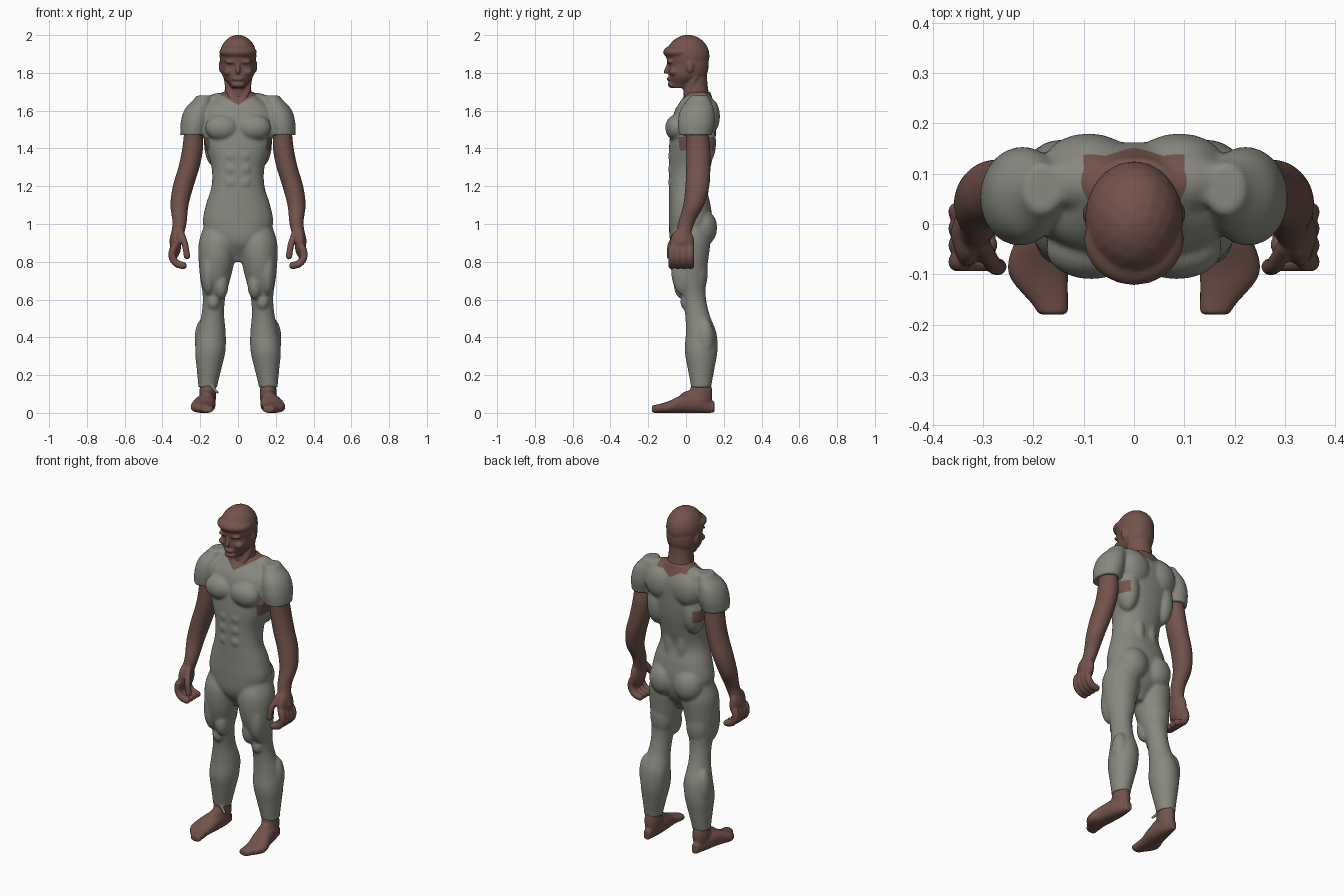
import bpy, bmesh, math
from mathutils import Vector, Matrix

cube = bpy.data.objects.get("Cube")
if cube:
    bpy.data.objects.remove(cube)


def material(name, red, green, blue):
    mat = bpy.data.materials.new(name)
    mat.use_nodes = True
    mat.diffuse_color = (red, green, blue, 1)
    mat.node_tree.nodes["Principled BSDF"].inputs["Base Color"].default_value = mat.diffuse_color
    return mat


GREY = material("suit grey", .25, .25, .22)
SKIN = material("skin brown", .17, .085, .07)


def smooth_rows(rows, steps=6):
    """Catmull-Rom interpolation between rows of numbers."""
    points = [Vector(row) for row in rows]
    points = [points[0]] + points + [points[-1]]
    result = []
    for before, start, end, after in zip(points, points[1:], points[2:], points[3:]):
        tangent_in, tangent_out = (end - before) / 2, (after - start) / 2
        for i in range(steps):
            t = i / steps
            ease = t * t * (3 - 2 * t)
            result.append(start.lerp(end, ease) + tangent_in * t * (1 - t) ** 2
                          - tangent_out * t * t * (1 - t))
    return result + [points[-1]]


def loft(bm, first, last, rows, side=1, along_y=False, power=2, count=40):
    """Closed skin over evenly spaced oval rings: (centre x, other centre, radius x, other radius)."""
    rings = []
    rows = smooth_rows(rows)
    for k, (cx, co, rx, ro) in enumerate(rows):
        place = first + (last - first) * k / (len(rows) - 1)
        ring = []
        for i in range(count):
            angle = math.tau * i / count
            c, s = math.cos(angle), math.sin(angle)
            x = side * (cx + rx * math.copysign(abs(c) ** (2 / power), c))
            other = co + ro * math.copysign(abs(s) ** (2 / power), s)
            ring.append(bm.verts.new((x, place, other) if along_y else (x, other, place)))
        rings.append(ring)
    faces = [bm.faces.new(rings[0]), bm.faces.new(rings[-1])]
    for ring, after in zip(rings, rings[1:]):
        for i in range(count):
            faces.append(bm.faces.new((ring[i - 1], ring[i], after[i], after[i - 1])))
    bmesh.ops.recalc_face_normals(bm, faces=faces)


def limb_rows(rows, depth):
    """Rings of a limb from (x, y, radius), each deeper than wide by a factor."""
    return [(x, y, r, r * depth) for x, y, r in rows]


def trunk_rows(rows):
    """Rings of a centred part from (half width, front, back)."""
    return [(0, (front + back) / 2, width, (back - front) / 2) for width, front, back in rows]


def blob(bm, centre, radii, side=1):
    x, y, z = centre
    matrix = Matrix.Translation((side * x, y, z)) @ Matrix.Diagonal((*radii, 1))
    bmesh.ops.create_icosphere(bm, subdivisions=3, radius=1, matrix=matrix)


def cord(bm, path, radius, side=1):
    """Round cord made of a chain of balls."""
    for point in smooth_rows(path):
        blob(bm, point, (radius, radius, radius), side)


def fuse(name, bm, voxel, *materials):
    """Merge overlapping pieces into one smooth skin."""
    source = bpy.data.meshes.new(name)
    bm.to_mesh(source)
    bm.free()
    ob = bpy.data.objects.new(name, source)
    bpy.context.scene.collection.objects.link(ob)
    remesh = ob.modifiers.new("fuse", 'REMESH')
    remesh.mode = 'VOXEL'
    remesh.voxel_size = voxel
    relax = ob.modifiers.new("relax", 'SMOOTH')
    relax.factor = .5
    relax.iterations = 4
    depsgraph = bpy.context.evaluated_depsgraph_get()
    mesh = bpy.data.meshes.new_from_object(ob.evaluated_get(depsgraph))
    ob.modifiers.clear()
    ob.data = mesh
    mesh.materials.clear()
    for mat in materials:
        mesh.materials.append(mat)
    mesh.shade_smooth()
    return ob


# Suit: torso from crotch to collar, legs and sleeves
torso = [(.04, -.02, .06), (.14, -.08, .12), (.185, -.09, .14), (.17, -.09, .13), (.14, -.09, .11),
         (.14, -.09, .13), (.17, -.09, .15), (.19, -.08, .16), (.19, -.06, .16), (.08, 0, .13)]
leg = [(.03, .08), (.02, .1), (.015, .095), (.02, .08), (.04, .06),
       (.06, .06), (.08, .075), (.08, .08), (.08, .065), (.08, .05)]
leg_top, leg_end = 1, .135
sleeve = [(.18, .07, .04), (.21, .06, .07), (.225, .055, .078), (.235, .05, .07)]

muscles = {
    "chest": ((.085, -.05, 1.51), (.09, .06, .07)),
    "shoulder blade": ((.09, .12, 1.57), (.09, .06, .1)),
    "neck slope": ((.09, .085, 1.63), (.1, .065, .065)),
    "flank": ((.12, .09, 1.43), (.06, .07, .13)),
    "lower back": ((.04, .075, 1.2), (.04, .045, .2)),
    "seat": ((.08, .085, .98), (.09, .08, .1)),
    "outer thigh": ((.155, -.01, .76), (.045, .07, .14)),
    "inner thigh": ((.09, -.015, .68), (.04, .05, .08)),
    "hamstring": ((.12, .055, .74), (.07, .06, .13)),
    "kneecap": ((.13, 0, .59), (.035, .03, .045)),
    "inner calf": ((.11, .1, .39), (.045, .05, .1)),
    "outer calf": ((.185, .1, .39), (.045, .05, .11)),
}

bm = bmesh.new()
loft(bm, .8, 1.7, trunk_rows(torso), power=2.25)
# each leg leans outward toward the ankle
spread = [.1 + .06 * i / (len(leg) - 1) for i in range(len(leg))]
leg = [(x, y, r) for x, (y, r) in zip(spread, leg)]
for side in (1, -1):
    loft(bm, leg_top, leg_end, limb_rows(leg, 1.08), side)
    loft(bm, 1.68, 1.47, limb_rows(sleeve, 1.25), side)
    for centre, radii in muscles.values():
        blob(bm, centre, radii, side)
    for z in (1.22, 1.29, 1.36):
        blob(bm, (.035, -.07, z), (.035, .025, .035), side)
# torn hem on the right ankle
cord(bm, [(.15, .04, .15), (.11, .03, .11)], .01, side=-1)
suit = fuse("suit", bm, .008, GREY, SKIN)

# Neckline and armpit openings: cut cleanly, then coloured as skin
collar_front, collar_rise, collar_width = 1.63, .6, .12
bm = bmesh.new()
bm.from_mesh(suit.data)
for side in (1, -1):
    for point, normal in (((0, 0, collar_front), (side * -collar_rise, 0, 1)),
                          ((side * collar_width, 0, 0), (1, 0, 0))):
        near = [f for f in bm.faces if f.calc_center_median().z > 1.6]
        edges = {e for f in near for e in f.edges}
        verts = {v for f in near for v in f.verts}
        bmesh.ops.bisect_plane(bm, geom=[*verts, *edges, *near], plane_co=point, plane_no=normal)
for face in bm.faces:
    x, y, z = face.calc_center_median()
    x = abs(x)
    neck = x < collar_width and z > collar_front + collar_rise * x
    nape = x < .1 and y > .08 and z > 1.665
    armpit = .15 < x < .21 and 1.39 < z < 1.46
    face.material_index = int(neck or nape or armpit)
    face.smooth = True
bm.to_mesh(suit.data)
bm.free()

# Arms with curled hands, and bare feet
arm = [(.235, .06, .05), (.24, .065, .055), (.26, .065, .056), (.29, .06, .055),
       (.31, .04, .048), (.31, 0, .037), (.33, -.02, .035)]
palm = ((.33, -.02, .9), (.03, .065, .08))
thumb = [(.3, -.045, .95), (.28, -.08, .89), (.27, -.085, .83)]
foot = [(.16, .02, .03), (.165, .045, .05), (.175, .055, .048), (.19, .06, .03), (.16, .03, .02)]
# the sole stays flat on the floor, so height is also the ring's centre
foot = [(x, height, width, height) for x, width, height in foot]

for side, label in ((1, "left"), (-1, "right")):
    bm = bmesh.new()
    loft(bm, 1.5, .9, limb_rows(arm, 1.15), side)
    blob(bm, *palm, side)
    for i in range(4):
        y = -.075 + i * .033
        bend = [math.radians(angle) for angle in range(30, -100, -30)]
        cord(bm, [(.29 + .06 * math.cos(a), y, .84 + .06 * math.sin(a)) for a in bend], .02, side)
    cord(bm, thumb, .018, side)
    fuse("arm_" + label, bm, .0065, SKIN)

    bm = bmesh.new()
    loft(bm, .15, -.18, foot, side, along_y=True, power=2.3)
    blob(bm, (.16, .08, .1), (.045, .06, .1), side)
    blob(bm, (.165, .03, .07), (.04, .07, .05), side)
    fuse("foot_" + label, bm, .0065, SKIN)

# Head and neck
jaw = [(.09, -.09, .11), (.09, -.09, .12), (.08, -.09, .1), (.035, -.075, .01)]
neck = [(.065, -.01, .11), (.068, -.015, .115), (.08, -.01, .13)]
bm = bmesh.new()
loft(bm, 1.9, 1.72, trunk_rows(jaw), power=2.2)
loft(bm, 1.82, 1.64, trunk_rows(neck))
# cranium, hair fringe, lips and chin
blob(bm, (0, .01, 1.89), (.098, .115, .112))
blob(bm, (0, -.03, 1.91), (.1, .092, .042))
blob(bm, (0, -.088, 1.768), (.03, .014, .012))
blob(bm, (0, -.075, 1.738), (.035, .022, .018))
# nose
cord(bm, [(0, -.088, 1.85), (0, -.107, 1.805)], .012)
for side in (1, -1):
    # brow, cheek, ear and neck tendon
    blob(bm, (.035, -.082, 1.858), (.035, .018, .011), side)
    blob(bm, (.05, -.065, 1.805), (.028, .025, .02), side)
    blob(bm, (.09, .02, 1.835), (.012, .022, .035), side)
    cord(bm, [(.06, .05, 1.78), (.045, .015, 1.7), (.02, -.01, 1.64)], .018, side)
fuse("head", bm, .0055, SKIN)
